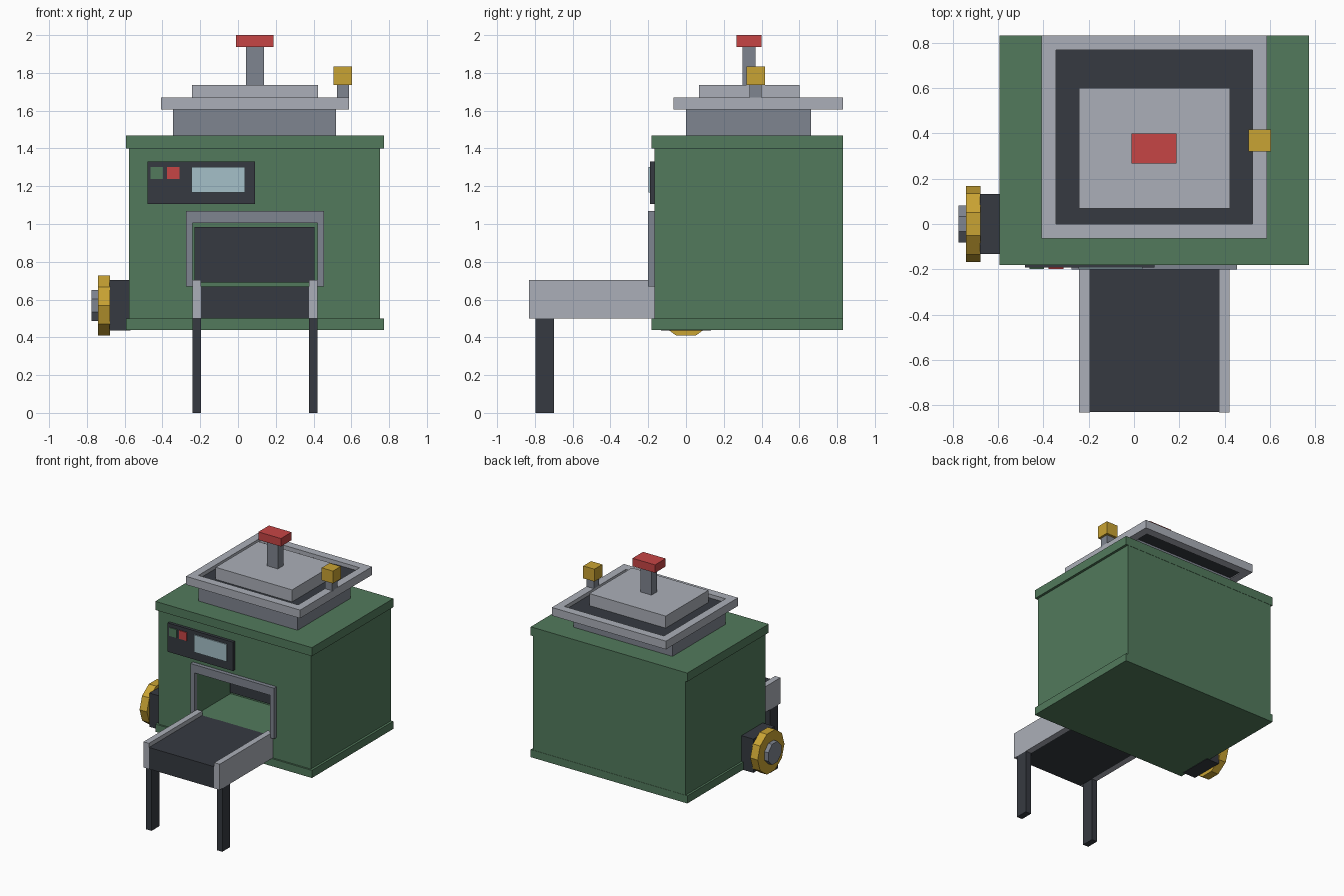
import bpy
import math

default = bpy.data.objects.get("Cube")
if default:
    bpy.data.objects.remove(default, do_unlink=True)


def material(name, *srgb):
    color = [((c / 255 + 0.055) / 1.055) ** 2.4 for c in srgb] + [1.0]
    mat = bpy.data.materials.new(name)
    mat.use_nodes = True
    mat.diffuse_color = color
    mat.node_tree.nodes["Principled BSDF"].inputs["Base Color"].default_value = color
    return mat


GREEN = material("machine green", 82, 122, 92)
LIGHT = material("light steel", 171, 175, 184)
STEEL = material("dark steel", 127, 133, 144)
DARK = material("charcoal", 54, 58, 65)
RED = material("red", 198, 69, 69)
GOLD = material("brass", 201, 163, 51)
GLASS = material("screen blue", 165, 192, 200)


def box(name, x, y, z, mat):
    """Box from its (low, high) range on each axis."""
    bpy.ops.mesh.primitive_cube_add(size=1)
    ob = bpy.context.object
    ob.name = name
    for v in ob.data.vertices:
        v.co = [a + (b - a) * (c + 0.5) for (a, b), c in zip((x, y, z), v.co)]
    ob.data.materials.append(mat)
    return ob


def cut(ob, x, y, z):
    """Carve a box-shaped hole and discard the cutter."""
    cutter = box("cutter", x, y, z, ob.data.materials[0])
    cutter.hide_render = True
    mod = ob.modifiers.new("cut", "BOOLEAN")
    mod.operation = "DIFFERENCE"
    mod.object = cutter
    bpy.context.view_layer.objects.active = ob
    bpy.ops.object.modifier_apply(modifier=mod.name)
    bpy.data.objects.remove(cutter, do_unlink=True)


def disc(name, sides, radius, x, z, turn, mat):
    """Faceted disc with its axle along x."""
    bpy.ops.mesh.primitive_cylinder_add(
        vertices=sides, radius=radius, depth=x[1] - x[0],
        location=((x[0] + x[1]) / 2, 0, z), rotation=(turn, math.pi / 2, 0))
    ob = bpy.context.object
    ob.name = name
    # Rotate about the disc's own axis, then lay that axis along x
    ob.rotation_mode = "ZYX"
    ob.rotation_euler = (0, math.pi / 2, turn)
    ob.data.materials.append(mat)
    ob.rotation_euler = (0, math.pi / 2, 0)
    for v in ob.data.vertices:
        px, py = v.co.x, v.co.y
        v.co.x = px * math.cos(turn) - py * math.sin(turn)
        v.co.y = px * math.sin(turn) + py * math.cos(turn)
    return ob


# Housing with the outlet cavity, and its trim bands
body = box("housing", (-0.577, 0.753), (-0.168, 0.83), (0.47, 1.44), GREEN)
cut(body, (-0.24, 0.42), (-0.4, 0.25), (0.67, 1.005))
for name, z in (("base_trim", (0.44, 0.5)), ("top_trim", (1.4, 1.468))):
    box(name, (-0.594, 0.772), (-0.182, 0.832), z, GREEN)
box("cavity_back_panel", (-0.23, 0.405), (0.23, 0.252), (0.69, 0.985), DARK)

# Outlet frame, open at the bottom
frame = box("outlet_frame", (-0.275, 0.455), (-0.2, -0.165), (0.67, 1.07), STEEL)
cut(frame, (-0.24, 0.42), (-0.4, 0.1), (0.5, 1.005))

# Control panel
box("control_panel", (-0.48, 0.09), (-0.191, -0.165), (1.105, 1.332), DARK)
box("screen", (-0.245, 0.037), (-0.199, -0.19), (1.167, 1.303), GLASS)
box("green_button", (-0.462, -0.398), (-0.198, -0.19), (1.237, 1.303), GREEN)
box("red_button", (-0.377, -0.311), (-0.198, -0.19), (1.237, 1.303), RED)

# Delivery tray: deck, side rails and legs
box("tray_deck", (-0.195, 0.375), (-0.83, -0.165), (0.5, 0.67), DARK)
for side, x in (("right", (-0.242, -0.195)), ("left", (0.375, 0.422))):
    box(side + "_rail", x, (-0.832, -0.165), (0.5, 0.703), LIGHT)
    box(side + "_leg", x, (-0.798, -0.7), (0, 0.5), DARK)

# Hopper neck, rim and dark inner plate
box("hopper_neck", (-0.345, 0.52), (0, 0.662), (1.46, 1.61), STEEL)
rim = box("hopper_rim", (-0.408, 0.587), (-0.065, 0.832), (1.605, 1.67), LIGHT)
cut(rim, (-0.345, 0.524), (0, 0.767), (1.5, 1.8))
box("hopper_plate", (-0.345, 0.524), (0, 0.767), (1.612, 1.64), DARK)

# Lid with its handle
box("lid", (-0.243, 0.424), (0.068, 0.6), (1.64, 1.735), LIGHT)
box("handle_post", (0.043, 0.138), (0.3, 0.368), (1.73, 1.94), STEEL)
box("handle_grip", (-0.01, 0.187), (0.268, 0.4), (1.937, 2.0), RED)

# Valve on the rim
box("valve_stem", (0.524, 0.587), (0.335, 0.4), (1.66, 1.74), STEEL)
box("valve_knob", (0.506, 0.604), (0.32, 0.418), (1.737, 1.835), GOLD)

# Side wheel: mount, wheel and octagonal hub
box("wheel_mount", (-0.68, -0.57), (-0.132, 0.132), (0.437, 0.703), DARK)
disc("side_wheel", 10, 0.167, (-0.742, -0.678), 0.568, math.pi / 2 * 0, GOLD)
disc("wheel_hub", 8, 0.088, (-0.775, -0.735), 0.568, math.pi / 8, STEEL)
